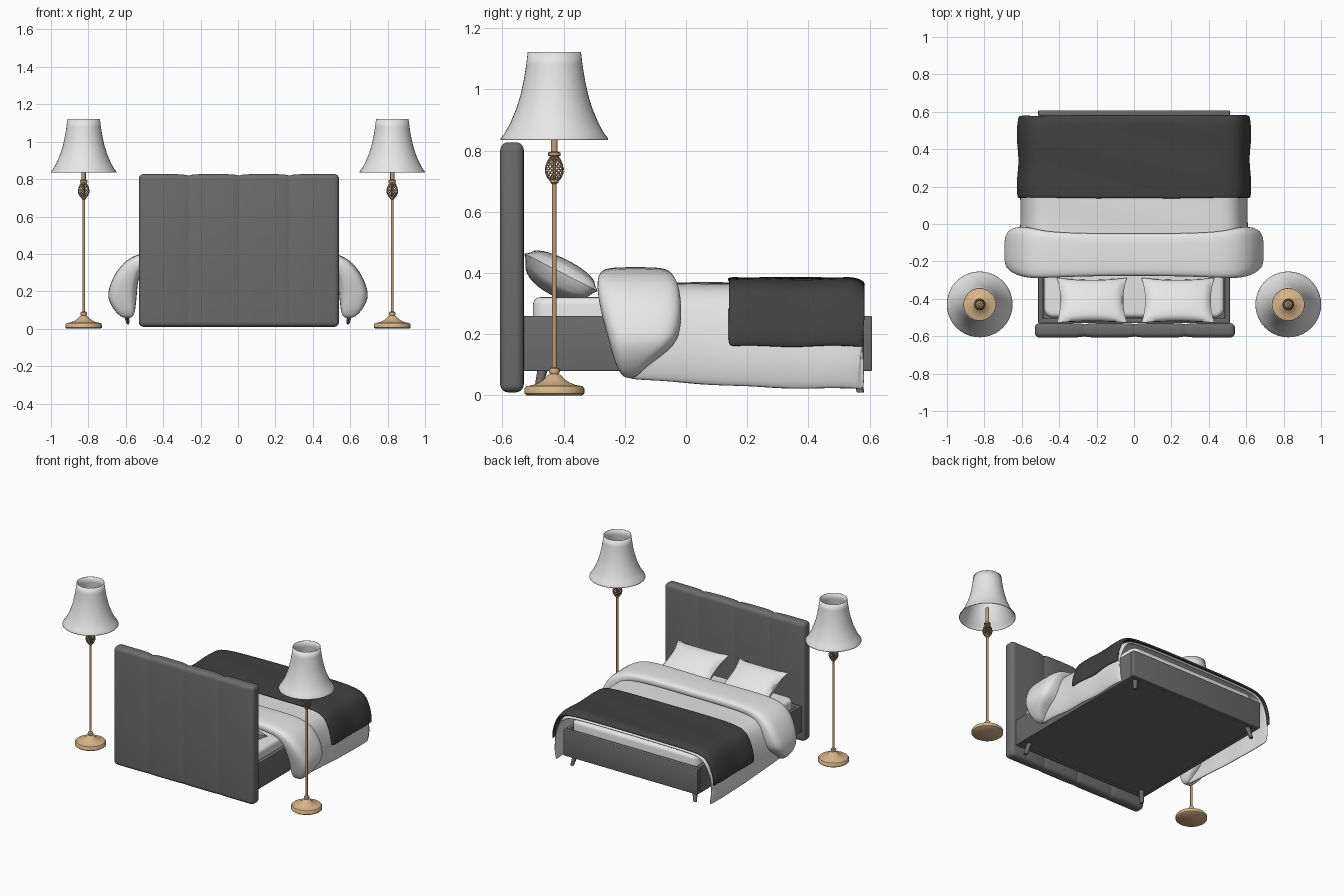
import bpy, bmesh, math
from mathutils import Vector, Matrix

if "Cube" in bpy.data.objects:
    bpy.data.objects.remove(bpy.data.objects["Cube"])


def material(name, r, g, b):
    m = bpy.data.materials.new(name)
    m.use_nodes = True
    m.diffuse_color = (r, g, b, 1)
    m.node_tree.nodes["Principled BSDF"].inputs["Base Color"].default_value = (r, g, b, 1)
    return m


GREY = material("grey upholstery", 0.15, 0.15, 0.15)
WHITE = material("white linen", 0.8, 0.8, 0.8)
COVER = material("duvet white", 0.77, 0.77, 0.77)
DARK = material("charcoal wool", 0.052, 0.052, 0.052)
BRASS = material("pale brass", 0.68, 0.46, 0.25)
BRONZE = material("dark brass", 0.5, 0.33, 0.17)


def finish(name, bm, mat, angle=40):
    bmesh.ops.recalc_face_normals(bm, faces=bm.faces)
    mesh = bpy.data.meshes.new(name)
    bm.to_mesh(mesh)
    bm.free()
    ob = bpy.data.objects.new(name, mesh)
    bpy.context.collection.objects.link(ob)
    mesh.materials.append(mat)
    bpy.ops.object.select_all(action="DESELECT")
    ob.select_set(True)
    bpy.context.view_layer.objects.active = ob
    bpy.ops.object.shade_smooth_by_angle(angle=math.radians(angle))
    return ob


def soften(ob):
    sub = ob.modifiers.new("soften", "SUBSURF")
    sub.levels = sub.render_levels = 2


def box_mesh(lo, hi, bevel, segments=3, corner=0):
    """Bevelled box; corner rounds the upright edges first."""
    lo, hi = Vector(lo), Vector(hi)
    bm = bmesh.new()
    bmesh.ops.create_cube(bm, size=1)
    for v in bm.verts:
        v.co = (lo + hi) / 2 + v.co * (hi - lo)
    if corner:
        upright = [e for e in bm.edges if abs(e.verts[0].co.z - e.verts[1].co.z) > 0.01]
        bmesh.ops.bevel(bm, geom=upright, offset=corner, segments=6, profile=0.5, affect="EDGES")
    sharp = [e for e in bm.edges if e.calc_face_angle(0) > 1]
    bmesh.ops.bevel(bm, geom=sharp, offset=bevel, segments=segments, profile=0.5, affect="EDGES")
    return bm


def loft(rows, ring=False):
    """Skin rows of points; ring closes each row and caps both ends."""
    bm = bmesh.new()
    grid = [[bm.verts.new(p) for p in row] for row in rows]
    n = len(grid[0])
    for a, b in zip(grid, grid[1:]):
        for i in range(n if ring else n - 1):
            j = (i + 1) % n
            bm.faces.new((a[i], a[j], b[j], b[i]))
    if ring:
        bm.faces.new(grid[0])
        bm.faces.new(grid[-1])
    return bm


def revolve(name, profile, mat, at, steps=36, capped=True):
    rows = [[(at[0] + r * math.cos(a), at[1] + r * math.sin(a), z)
             for a in (math.tau * i / steps for i in range(steps))] for r, z in profile]
    bm = loft(rows, True)
    if not capped:
        bmesh.ops.delete(bm, geom=[f for f in bm.faces if len(f.verts) > 4], context="FACES_ONLY")
    return finish(name, bm, mat)


# Headboard: one padded slab pinched in at three vertical seams
SEAMS = (-0.265, 0.005, 0.275)
bm = box_mesh((-0.53, -0.607, 0.01), (0.54, -0.53, 0.827), 0.026, 5)
for s in SEAMS:
    for d in (-0.08, -0.04, -0.02, -0.008, 0, 0.008, 0.02, 0.04, 0.08):
        bmesh.ops.bisect_plane(bm, geom=bm.verts[:] + bm.edges[:] + bm.faces[:],
                               plane_co=(s + d, 0, 0), plane_no=(1, 0, 0))
for v in bm.verts:
    pinch = max(math.exp(-abs(v.co.x - s) / 0.022) for s in SEAMS)
    v.co.y = -0.5685 + (v.co.y + 0.5685) * (1 - 0.18 * pinch)
    if v.co.z > 0.6:
        v.co.z -= 0.009 * pinch
finish("headboard", bm, GREY, 50)

# Bed frame: rails, base panel and splayed legs
for side, word in ((1, "left"), (-1, "right")):
    x = sorted((side * 0.485, side * 0.512))
    finish(word + "_rail", box_mesh((x[0], -0.53, 0.08), (x[1], 0.58, 0.26), 0.004), GREY)
    for y, end in ((-0.465, "head"), (0.55, "foot")):
        top = Vector((side * 0.45, y, 0.1))
        foot = Vector((side * 0.47, y + math.copysign(0.02, y), 0.01))
        rows = [[p + Vector((r * math.cos(k * math.tau / 12), r * math.sin(k * math.tau / 12), 0))
                 for k in range(12)] for p, r in ((top, 0.018), (foot, 0.012))]
        finish(f"{word}_{end}_leg", loft(rows, True), GREY)
finish("foot_rail", box_mesh((-0.512, 0.578, 0.08), (0.512, 0.608, 0.26), 0.005), GREY)
finish("head_rail", box_mesh((-0.512, -0.53, 0.08), (0.512, -0.505, 0.26), 0.005), GREY)
finish("base_panel", box_mesh((-0.49, -0.51, 0.082), (0.49, 0.58, 0.11), 0.002, 1), GREY)

# Mattress with rounded corners
finish("mattress", box_mesh((-0.482, -0.5, 0.11), (0.482, 0.573, 0.321), 0.024, 4, 0.05), WHITE)


# Bedding draped over the bed as thin sheets
def drape(name, mat, half, y0, y1, hem, slant, thick, wave):
    """half runs from the middle to the hem; hem(y) gives the hem height."""
    section = [(-x, z) for x, z in reversed(half[1:])] + list(half)
    top, low = half[0][1], half[-1][1]
    rows = []
    for i in range(17):
        t = min(1, i / 15)
        sag = max(0, i - 14) * 0.012
        row = []
        for x, z in section:
            drop = (top - z) / (top - low)
            y = y0 + slant * drop + (y1 - y0 - slant * drop) * t
            ripple = wave * math.sin(23 * y + 5 * x)
            stretch = (top - hem(y)) / (top - low)
            row.append((x * (1 + ripple * drop), y + ripple * math.sin(9 * x) * 0.5,
                        top - (top - z) * stretch + ripple * 0.3 - sag * (1 - drop)))
        rows.append(row)
    ob = finish(name, loft(rows), mat, 60)
    solid = ob.modifiers.new("thickness", "SOLIDIFY")
    solid.thickness, solid.offset = thick, 0
    soften(ob)


drape("duvet", COVER,
      [(0, 0.36), (0.25, 0.36), (0.45, 0.358), (0.515, 0.344), (0.552, 0.31),
       (0.58, 0.25), (0.6, 0.16), (0.6, 0.09), (0.587, 0.03)],
      -0.25, 0.574, lambda y: 0.02 + 0.038 * max(0, (0.4 - y) / 0.65) ** 1.5, 0.05, 0.018, 0.005)
drape("throw_blanket", DARK,
      [(0, 0.379), (0.25, 0.379), (0.46, 0.377), (0.535, 0.362), (0.577, 0.325),
       (0.602, 0.26), (0.617, 0.2), (0.616, 0.165)],
      0.138, 0.577, lambda y: 0.159, 0, 0.013, 0.008)

# Folded-back duvet roll: outer and inner edge plus front and back at each station
STATIONS = [(0, .418, 0, .355, -.277, -.05), (.25, .42, .25, .355, -.28, -.05),
            (.46, .418, .45, .35, -.288, -.042), (.575, .39, .51, .325, -.292, -.022),
            (.655, .31, .535, .26, -.282, -.012), (.7, .2, .54, .18, -.256, -.018),
            (.692, .15, .545, .135, -.243, -.06), (.665, .1, .55, .09, -.228, -.13),
            (.62, .055, .565, .055, -.205, -.165)]


def fold_section(station, side):
    ox, oz, ix, iz, y0, y1 = station
    row = []
    for k in range(20):
        a = math.tau * k / 20
        u = math.copysign(abs(math.cos(a)) ** 0.5, math.cos(a))
        w = 0.5 + 0.5 * math.copysign(abs(math.sin(a)) ** 0.65, math.sin(a))
        row.append((side * (ix + (ox - ix) * w), (y0 + y1) / 2 + u * (y1 - y0) / 2,
                    iz + (oz - iz) * w))
    return row


rows = [fold_section(s, -1) for s in reversed(STATIONS[1:])] + [fold_section(s, 1) for s in STATIONS]
soften(finish("duvet_fold", loft(rows, True), WHITE, 80))

# Pillows: puffed cushions with pointed corners, leaning on the headboard
N = 16
for word, cx, half_w in (("left", 0.235, 0.195), ("right", -0.225, 0.187)):
    bm = bmesh.new()
    tilt = Matrix.Translation((cx, -0.408, 0.402)) @ Matrix.Rotation(math.radians(-27), 4, "X")
    for puff in (0.045, -0.08):
        rows = []
        for i in range(N + 1):
            u = 2 * i / N - 1
            rows.append([])
            for j in range(N + 1):
                v = 2 * j / N - 1
                height = puff * ((1 - u * u) * (1 - v * v)) ** 0.45
                p = Vector((u * half_w * (1 - 0.1 * u * u * (1 - v * v)),
                            v * 0.135 * (1 - 0.09 * v * v * (1 - u * u)), height))
                rows[-1].append(bm.verts.new(tilt @ p))
        for a, b in zip(rows, rows[1:]):
            for j in range(N):
                bm.faces.new((a[j], a[j + 1], b[j + 1], b[j]))
    bmesh.ops.remove_doubles(bm, verts=bm.verts, dist=0.0005)
    finish(word + "_pillow", bm, WHITE, 60)

# Floor lamps
for word, cx in (("left", 0.825), ("right", -0.825)):
    at = (cx, -0.43)
    revolve(word + "_lamp_base",
            [(0.09, 0), (0.098, 0.006), (0.098, 0.022), (0.092, 0.03), (0.07, 0.034), (0.05, 0.042),
             (0.032, 0.054), (0.022, 0.066), (0.014, 0.07), (0.018, 0.078), (0.016, 0.088),
             (0.009, 0.092)], BRASS, at)
    revolve(word + "_lamp_pole",
            [(0.0075, 0.09), (0.0075, 0.69), (0.013, 0.695), (0.013, 0.703), (0.006, 0.707),
             (0.006, 0.78), (0.02, 0.783), (0.02, 0.793), (0.011, 0.797), (0.011, 0.9),
             (0.008, 0.905)], BRONZE, at, 16)
    # Woven egg-shaped cage made from a diamond net
    COUNT, LEVELS = 12, 12
    bm = bmesh.new()
    rings = []
    for i in range(LEVELS + 1):
        t = i / LEVELS
        r = 0.011 + 0.018 * math.sin(math.pi * t ** 0.85)
        rings.append([bm.verts.new((cx + r * math.cos(a), at[1] + r * math.sin(a), 0.7 + 0.083 * t))
                      for a in (math.tau * (k + i % 2 / 2) / COUNT for k in range(COUNT))])
    for i in range(LEVELS - 1):
        low, mid, high = rings[i:i + 3]
        for k in range(COUNT):
            left = (k - 1 + i % 2) % COUNT
            bm.faces.new((low[k], mid[(left + 1) % COUNT], high[k], mid[left]))
    cage = finish(word + "_lamp_cage", bm, BRONZE)
    cage.modifiers.new("wires", "WIREFRAME").thickness = 0.005
    # Flared open shade
    shade = revolve(word + "_lamp_shade",
                    [(0.087, 1.122), (0.092, 1.08), (0.1, 1.03), (0.111, 0.98), (0.125, 0.935),
                     (0.144, 0.89), (0.162, 0.857), (0.175, 0.84), (0.176, 0.835)],
                    WHITE, at, 40, capped=False)
    shade.modifiers.new("thickness", "SOLIDIFY").thickness = 0.003
